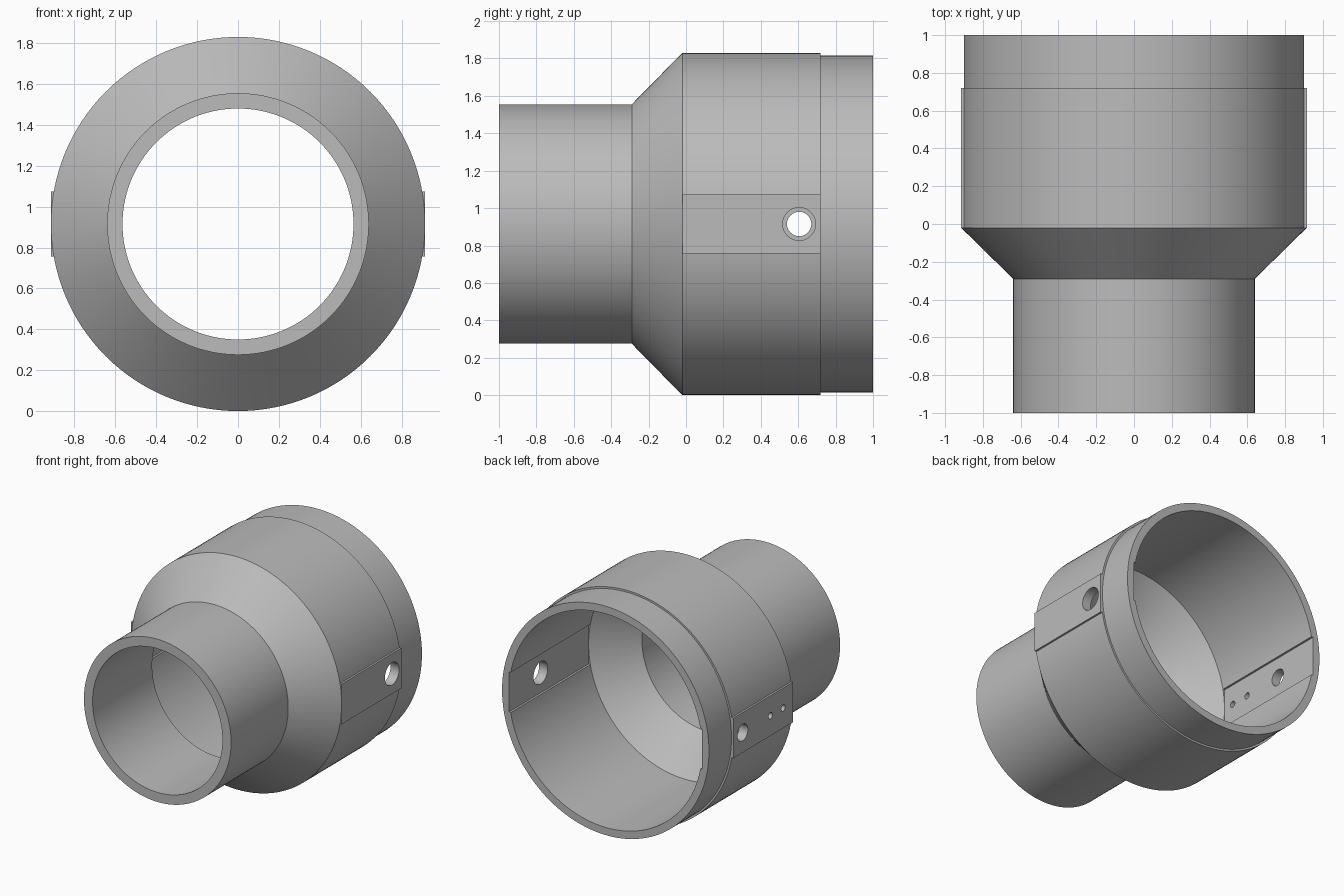
import bpy, bmesh, math
from mathutils import Matrix, Vector

cube = bpy.data.objects.get("Cube")
if cube:
    bpy.data.objects.remove(cube, do_unlink=True)

CENTRE_Z = 0.915
PAD_HALF = 0.158

grey = bpy.data.materials.new("plain grey")
grey.use_nodes = True
colour = (0.5, 0.5, 0.5, 1)
grey.diffuse_color = colour
grey.node_tree.nodes["Principled BSDF"].inputs["Base Color"].default_value = colour


def make_object(name, bm):
    bmesh.ops.recalc_face_normals(bm, faces=bm.faces)
    mesh = bpy.data.meshes.new(name)
    bm.to_mesh(mesh)
    bm.free()
    mesh.materials.append(grey)
    obj = bpy.data.objects.new(name, mesh)
    bpy.context.collection.objects.link(obj)
    return obj


def lathe(name, profile, steps=128):
    """Solid of revolution about the y axis from (y, radius) points."""
    bm = bmesh.new()
    verts = [bm.verts.new((0, y, CENTRE_Z + r)) for y, r in profile]
    edges = [bm.edges.new(pair) for pair in zip(verts, verts[1:])]
    bmesh.ops.spin(bm, geom=verts + edges, cent=(0, 0, CENTRE_Z), axis=(0, 1, 0),
                   angle=math.tau, steps=steps, use_duplicate=False)
    bmesh.ops.remove_doubles(bm, verts=bm.verts, dist=0.0001)
    # Close both ends with single flat caps
    bmesh.ops.holes_fill(bm, edges=[e for e in bm.edges if e.is_boundary], sides=0)
    return make_object(name, bm)


def box(name, half_x, y0, y1):
    bm = bmesh.new()
    place = Matrix.Translation((0, (y0 + y1) / 2, CENTRE_Z))
    size = Matrix.Diagonal(Vector((2 * half_x, y1 - y0, 2 * PAD_HALF, 1)))
    bmesh.ops.create_cube(bm, size=1, matrix=place @ size)
    return make_object(name, bm)


def drill(name, side, y, radius):
    bm = bmesh.new()
    place = Matrix.Translation((side * 0.85, y, CENTRE_Z)) @ Matrix.Rotation(math.pi / 2, 4, "Y")
    bmesh.ops.create_cone(bm, cap_ends=True, segments=48, radius1=radius,
                          radius2=radius, depth=0.4, matrix=place)
    return make_object(name, bm)


def combine(target, tool, operation):
    mod = target.modifiers.new(operation.lower(), "BOOLEAN")
    mod.object = tool
    mod.operation = operation
    mod.solver = "EXACT"
    bpy.context.view_layer.objects.active = target
    bpy.ops.object.modifier_apply(modifier=mod.name)
    bpy.data.objects.remove(tool, do_unlink=True)


# Outer shell: narrow neck, sloped shoulder, wide barrel, stepped rear collar
body = lathe("reducer_body", [(-1, 0.64), (-0.29, 0.64), (-0.02, 0.915),
                              (0.72, 0.915), (0.72, 0.9), (1, 0.9)])

# Flat side pads on the barrel
combine(body, box("side_pads", 0.916, -0.02, 0.72), "UNION")

# Hollow bore with matching flats inside the wide end
bore = lathe("bore_cutter", [(-1.1, 0.565), (-0.26, 0.565), (0.01, 0.84), (1.1, 0.84)])
combine(bore, box("inner_flats", 0.841, 0.01, 1.1), "UNION")
combine(body, bore, "DIFFERENCE")

# Large hole on one side; smaller hole and two pin holes on the other
for side, y, radius in [(1, 0.605, 0.088), (-1, 0.605, 0.065),
                        (-1, 0.26, 0.025), (-1, 0.1, 0.025)]:
    combine(body, drill("hole_cutter", side, y, radius), "DIFFERENCE")

bpy.ops.object.select_all(action="DESELECT")
body.select_set(True)
bpy.context.view_layer.objects.active = body
bpy.ops.object.shade_smooth_by_angle(angle=math.radians(25))
